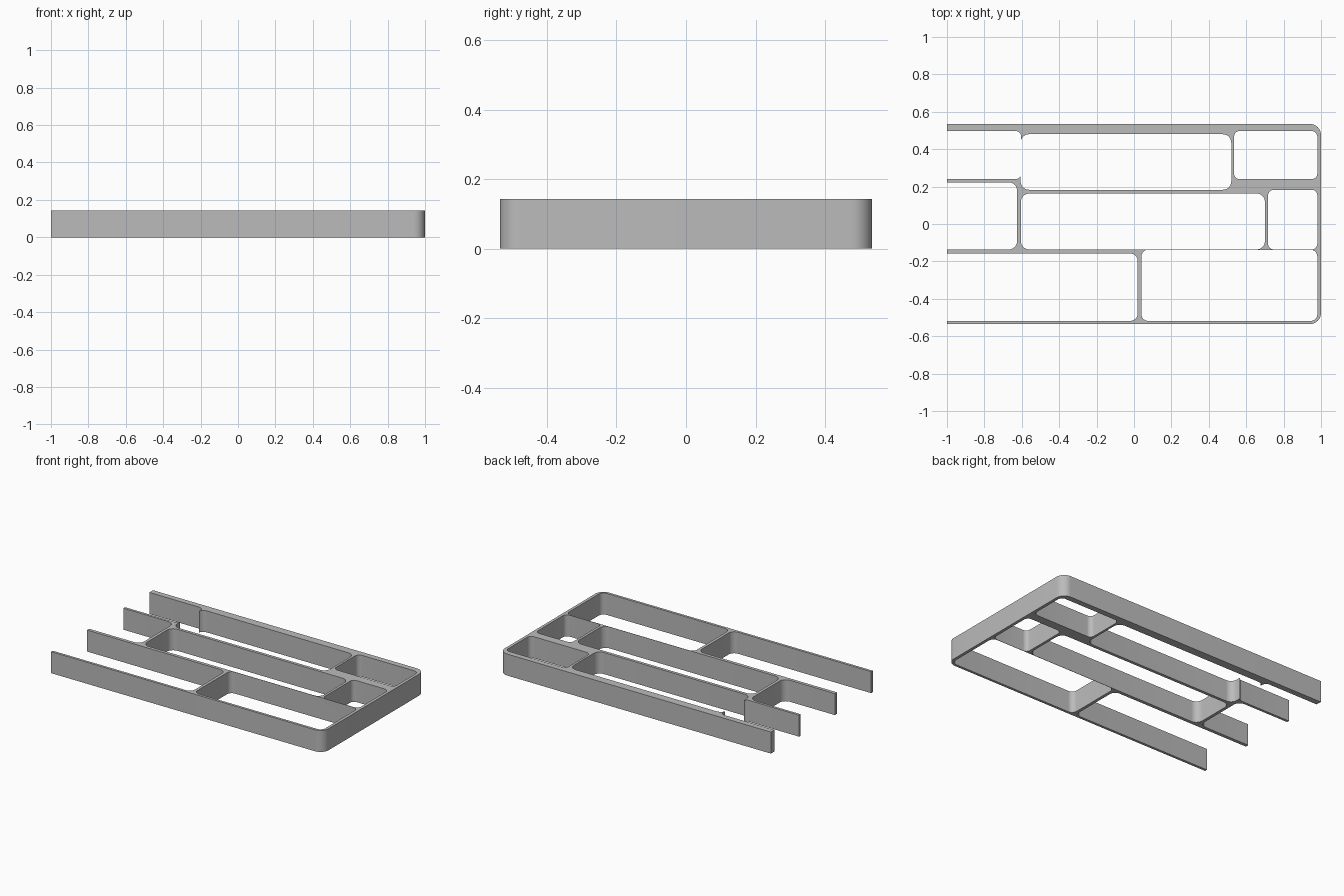
import bpy, bmesh
from math import cos, sin, pi

HEIGHT = 0.143
SEGMENTS = 10

cube = bpy.data.objects.get("Cube")
if cube:
    bpy.data.objects.remove(cube, do_unlink=True)

grey = bpy.data.materials.new("plain grey")
grey.use_nodes = True
colour = (0.5, 0.5, 0.5, 1)
grey.diffuse_color = colour
grey.node_tree.nodes["Principled BSDF"].inputs["Base Color"].default_value = colour


def rounded_block(name, x0, x1, y0, y1, z0, z1, radius, square_left=False):
    """Upright block with rounded vertical corners."""
    corners = [(x1, y1, -1, -1), (x0, y1, 1, -1), (x0, y0, 1, 1), (x1, y0, -1, 1)]
    bm = bmesh.new()
    ring = []
    for i, (x, y, dx, dy) in enumerate(corners):
        if square_left and x == x0:
            ring.append(bm.verts.new((x, y, z0)))
            continue
        for s in range(SEGMENTS + 1):
            a = (i + s / SEGMENTS) * pi / 2
            ring.append(bm.verts.new((x + radius * (dx + cos(a)),
                                      y + radius * (dy + sin(a)), z0)))
    base = bm.faces.new(ring)
    top = bmesh.ops.extrude_face_region(bm, geom=[base])
    verts = [g for g in top["geom"] if isinstance(g, bmesh.types.BMVert)]
    bmesh.ops.translate(bm, verts=verts, vec=(0, 0, z1 - z0))
    bmesh.ops.recalc_face_normals(bm, faces=bm.faces)
    mesh = bpy.data.meshes.new(name)
    bm.to_mesh(mesh)
    bm.free()
    mesh.materials.append(grey)
    obj = bpy.data.objects.new(name, mesh)
    bpy.context.collection.objects.link(obj)
    return obj


# Outer body, rounded on its closed end only
tray = rounded_block("divider_tray", -1, 1, -0.535, 0.535, 0, HEIGHT, 0.06, True)

# Compartments: x0, x1, y0, y1, corner radius (those at OPEN run out of the end)
OPEN = -1.3
compartments = {
    "back_open": (OPEN, -0.603, 0.24, 0.497, 0.03),
    "back_long": (-0.606, 0.52, 0.183, 0.48, 0.045),
    "back_corner": (0.535, 0.98, 0.24, 0.497, 0.03),
    "middle_open": (OPEN, -0.625, -0.136, 0.223, 0.045),
    "middle_long": (-0.605, 0.7, -0.136, 0.163, 0.045),
    "middle_small": (0.717, 0.98, -0.136, 0.183, 0.03),
    "front_open": (OPEN, 0.02, -0.518, -0.158, 0.04),
    "front_long": (0.04, 0.98, -0.518, -0.138, 0.035),
}
cutters = []
for name, (x0, x1, y0, y1, r) in compartments.items():
    cutter = rounded_block(name + "_cutter", x0, x1, y0, y1, -0.1, HEIGHT + 0.1, r)
    cutter.hide_render = True
    cut = tray.modifiers.new(name, 'BOOLEAN')
    cut.operation = 'DIFFERENCE'
    cut.solver = 'EXACT'
    cut.object = cutter
    cutters.append(cutter)

# Bake the cuts and drop the helpers
depsgraph = bpy.context.evaluated_depsgraph_get()
baked = bpy.data.meshes.new_from_object(tray.evaluated_get(depsgraph))
tray.modifiers.clear()
tray.data = baked
for cutter in cutters:
    bpy.data.objects.remove(cutter, do_unlink=True)

# Smooth rounded corners, crisp rims
for obj in bpy.context.selected_objects:
    obj.select_set(False)
tray.select_set(True)
bpy.context.view_layer.objects.active = tray
bpy.ops.object.shade_smooth_by_angle(angle=pi / 6)
